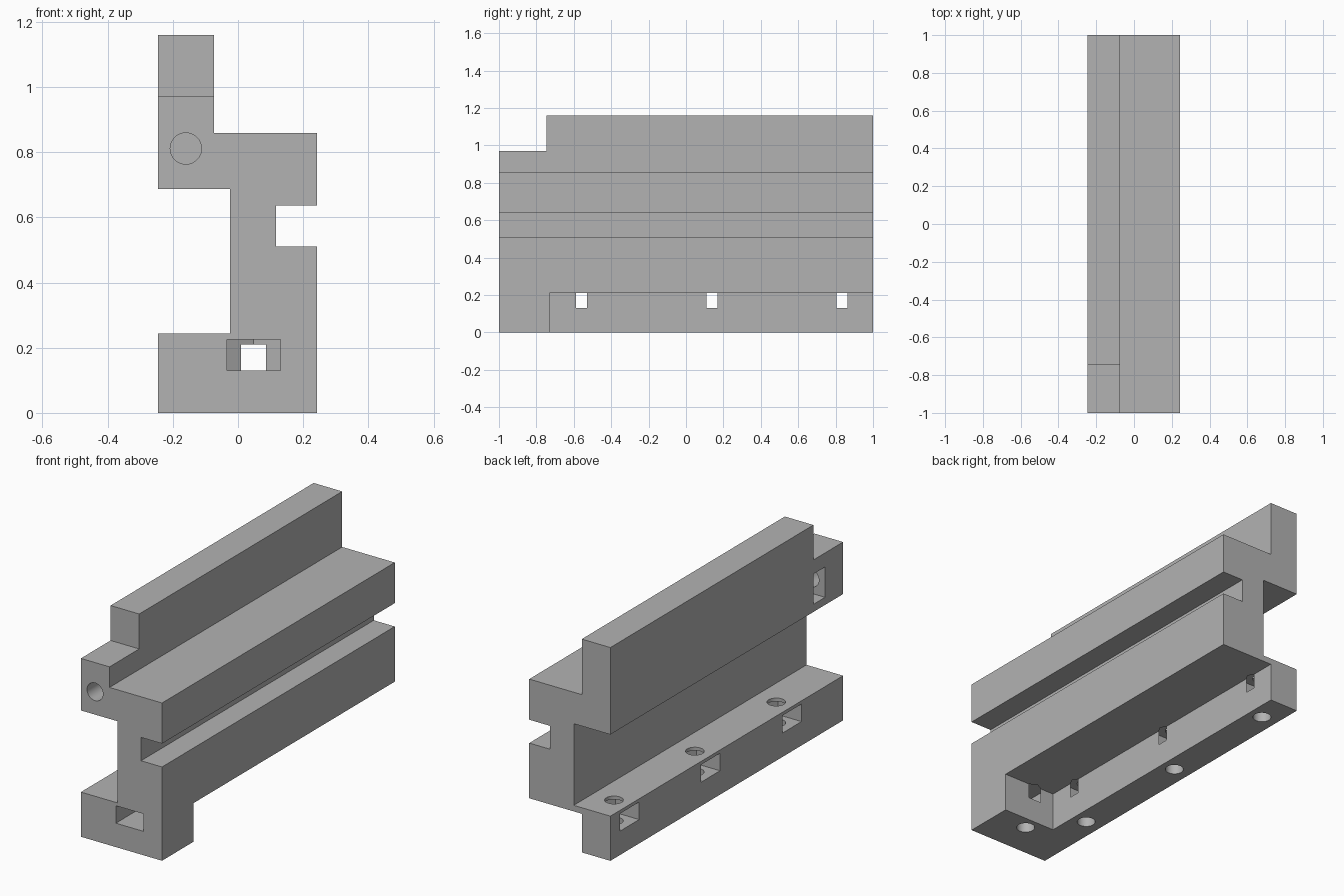
import bpy, bmesh
from math import sqrt, radians
from mathutils import Vector

if "Cube" in bpy.data.objects:
    bpy.data.objects.remove(bpy.data.objects["Cube"])

X, Y, Z = Vector((1, 0, 0)), Vector((0, 1, 0)), Vector((0, 0, 1))
NUT = 0.165              # nut width across flats
TIP = NUT / sqrt(3)      # nut centre to corner

grey = bpy.data.materials.new("plain_grey")
grey.use_nodes = True
colour = (0.45, 0.45, 0.45, 1)
grey.diffuse_color = colour
grey.node_tree.nodes["Principled BSDF"].inputs["Base Color"].default_value = colour


def prism(name, points, origin, u, v, w, depth):
    """Extrude a profile drawn on axes u, v by depth along w."""
    bm = bmesh.new()
    face = bm.faces.new([bm.verts.new(origin + u * a + v * b) for a, b in points])
    new = bmesh.ops.extrude_face_region(bm, geom=[face])["geom"]
    bmesh.ops.translate(bm, vec=w * depth,
                        verts=[e for e in new if isinstance(e, bmesh.types.BMVert)])
    bmesh.ops.recalc_face_normals(bm, faces=bm.faces)
    mesh = bpy.data.meshes.new(name)
    bm.to_mesh(mesh)
    bm.free()
    mesh.materials.append(grey)
    ob = bpy.data.objects.new(name, mesh)
    bpy.context.collection.objects.link(ob)
    return ob


def box(name, lo, hi):
    d = Vector(hi) - Vector(lo)
    return prism(name, [(0, 0), (d.x, 0), (d.x, d.y), (0, d.y)], Vector(lo), X, Y, Z, d.z)


def bolt_hole(name, start, axis, depth, radius):
    bm = bmesh.new()
    bmesh.ops.create_cone(bm, cap_ends=True, segments=40, radius1=radius,
                          radius2=radius, depth=depth)
    mesh = bpy.data.meshes.new(name)
    bm.to_mesh(mesh)
    bm.free()
    mesh.materials.append(grey)
    ob = bpy.data.objects.new(name, mesh)
    bpy.context.collection.objects.link(ob)
    ob.rotation_mode = 'QUATERNION'
    ob.rotation_quaternion = Z.rotation_difference(axis)
    ob.location = start + axis * depth / 2
    return ob


def nut_pocket(name, centre, inward, across, axis, depth):
    """Slot open at one side, ending in the point of a hexagon."""
    h = NUT / 2
    points = [(-0.4, -h), (TIP / 2, -h), (TIP, 0), (TIP / 2, h), (-0.4, h)]
    return prism(name, points, centre, inward, across, axis, depth)


def cut(target, cutter):
    mod = target.modifiers.new("cut", 'BOOLEAN')
    mod.operation = 'DIFFERENCE'
    mod.solver = 'EXACT'
    mod.object = cutter
    cutter.hide_render = True
    bpy.context.view_layer.update()
    bpy.ops.object.select_all(action='DESELECT')
    bpy.context.view_layer.objects.active = target
    target.select_set(True)
    bpy.ops.object.modifier_apply(modifier=mod.name)
    bpy.data.objects.remove(cutter)


# Long rail with wall, side groove, web and foot
L, R, WALL, WEB = -0.245, 0.243, -0.073, -0.025
profile = [(L, 0), (R, 0), (R, 0.51), (0.117, 0.51), (0.117, 0.637), (R, 0.637),
           (R, 0.858), (WALL, 0.858), (WALL, 1.16), (L, 1.16),
           (L, 0.687), (WEB, 0.687), (WEB, 0.243), (L, 0.243)]
rail = prism("clamp_rail", profile, Vector((0, -1, 0)), X, Z, Y, 2)

# Step at the front of the wall, and recess beside the foot
cut(rail, box("wall_step", (-0.5, -1.2, 0.97), (0.1, -0.745, 1.4)))
cut(rail, box("foot_recess", (WALL, -0.73, -0.2), (0.5, 1.2, 0.21)))

# Foot bolts with nut pockets entering from the right side
for y in (-0.56, 0.14, 0.835):
    c = Vector((WALL + 0.017 - TIP, y, 0.13))
    cut(rail, nut_pocket("foot_pocket", c, X, Y, Z, 0.095))
    cut(rail, bolt_hole("foot_bolt", Vector((c.x, y, -0.1)), Z, 0.5, 0.046))

# Front block bolt with nut pocket entering from the front
c = Vector((0.048, -0.708 - TIP, 0.13))
cut(rail, nut_pocket("front_pocket", c, Y, X, Z, 0.095))
cut(rail, bolt_hole("front_bolt", Vector((c.x, c.y, -0.1)), Z, 0.28, 0.046))

# Lengthwise bolt in the stepped tab, with its nut pocket
c = Vector((-0.16, -0.845, 0.811))
cut(rail, nut_pocket("tab_pocket", c, X, Z, Y, 0.098))
cut(rail, bolt_hole("tab_bolt", Vector((c.x, -1.1, c.z)), Y, 0.3, 0.048))

bpy.ops.object.select_all(action='DESELECT')
rail.select_set(True)
bpy.context.view_layer.objects.active = rail
bpy.ops.object.shade_smooth_by_angle(angle=radians(25))
